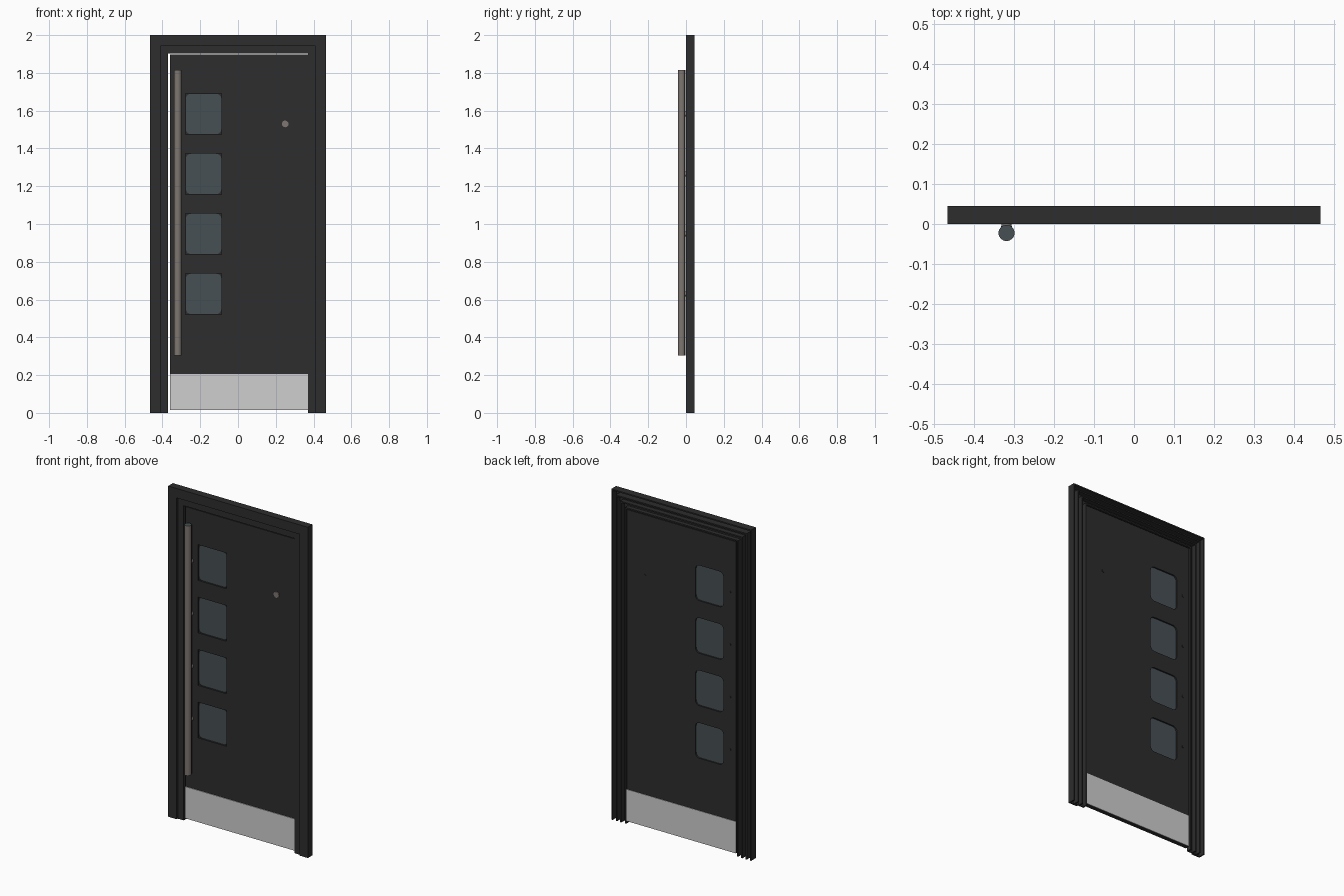
import bpy, bmesh, math
from mathutils import Matrix

cube = bpy.data.objects.get("Cube")
if cube:
    bpy.data.objects.remove(cube, do_unlink=True)


def material(name, rgb):
    m = bpy.data.materials.new(name)
    m.use_nodes = True
    m.diffuse_color = (*rgb, 1)
    m.node_tree.nodes["Principled BSDF"].inputs["Base Color"].default_value = (*rgb, 1)
    return m


CHARCOAL = material("charcoal paint", (0.026, 0.026, 0.026))
STEEL = material("light brushed steel", (0.62, 0.62, 0.63))
GLASS = material("blue grey glass", (0.062, 0.08, 0.088))
BRONZE = material("warm grey metal", (0.21, 0.182, 0.165))


def finish(name, bm, *mats):
    bmesh.ops.recalc_face_normals(bm, faces=bm.faces)
    me = bpy.data.meshes.new(name)
    bm.to_mesh(me)
    bm.free()
    for m in mats:
        me.materials.append(m)
    ob = bpy.data.objects.new(name, me)
    bpy.context.collection.objects.link(ob)
    return ob


def add_box(bm, x0, x1, y0, y1, z0, z1, radius=0):
    """Box, with the edges running front to back rounded if asked."""
    mat = Matrix.Translation(((x0 + x1) / 2, (y0 + y1) / 2, (z0 + z1) / 2))
    mat = mat @ Matrix.Diagonal((x1 - x0, y1 - y0, z1 - z0, 1))
    verts = bmesh.ops.create_cube(bm, size=1, matrix=mat)["verts"]
    if radius:
        edges = {e for v in verts for e in v.link_edges
                 if abs(e.verts[0].co.y - e.verts[1].co.y) > 1e-5}
        bmesh.ops.bevel(bm, geom=list(edges), offset=radius, segments=5,
                        profile=0.5, affect='EDGES')


def add_rod(bm, x, z, r, y0, y1, sides=16):
    """Cylinder running front to back."""
    mat = Matrix.Translation((x, (y0 + y1) / 2, z)) @ Matrix.Rotation(math.pi / 2, 4, 'X')
    bmesh.ops.create_cone(bm, cap_ends=True, segments=sides, radius1=r, radius2=r,
                          depth=y1 - y0, matrix=mat)


def box(name, mat, *args):
    bm = bmesh.new()
    add_box(bm, *args)
    return finish(name, bm, mat)


def smooth(ob):
    for p in ob.data.polygons:
        p.use_smooth = True
    bpy.ops.object.select_all(action='DESELECT')
    ob.select_set(True)
    bpy.context.view_layer.objects.active = ob
    bpy.ops.object.shade_smooth_by_angle(angle=math.radians(35))


# Door frame: one folded section (inset, depth) swept up, across and down
W, H, D = 0.467, 2.0, 0.045
section = [(0, 0), (0.057, 0), (0.057, 0.01), (0.097, 0.01), (0.097, 0.041),
           (0.089, 0.041), (0.089, 0.016), (0.066, 0.016), (0.066, D),
           (0.058, D), (0.058, 0.016), (0.037, 0.016), (0.037, D),
           (0.029, D), (0.029, 0.008), (0.008, 0.008), (0.008, D), (0, D)]
bm = bmesh.new()
rings = [[bm.verts.new((sx * (W - d), y, H - d if top else 0)) for d, y in section]
         for sx, top in ((-1, 0), (-1, 1), (1, 1), (1, 0))]
n = len(section)
for a, b in zip(rings, rings[1:]):
    for i in range(n):
        j = (i + 1) % n
        bm.faces.new((a[i], a[j], b[j], b[i]))
bm.faces.new(rings[0])
bm.faces.new(rings[-1])
finish("door_frame", bm, CHARCOAL)

# Door leaf with four window openings, square in front and rounded behind
X0, X1, Z0, Z1 = -0.361, 0.37, 0.015, 1.898
FRONT, BACK, MID = 0.014, 0.037, 0.025
WIN_X0, WIN_X1, WIN_H = -0.276, -0.088, 0.107
levels = [0.63 + 0.3175 * i for i in range(4)]

leaf = box("door_leaf", CHARCOAL, X0, X1, FRONT, BACK, Z0, Z1)
front_cut, back_cut, panes = bmesh.new(), bmesh.new(), bmesh.new()
for z in levels:
    lo, hi = z - WIN_H, z + WIN_H
    add_box(front_cut, WIN_X0 - 0.001, WIN_X1 + 0.001, FRONT - 0.02, MID,
            lo - 0.001, hi + 0.001)
    add_box(back_cut, WIN_X0, WIN_X1, MID - 0.004, BACK + 0.02, lo, hi, 0.028)
    add_box(panes, WIN_X0, WIN_X1, MID - 0.002, MID + 0.003, lo, hi, 0.028)
cutters = [finish("front_cutter", front_cut), finish("back_cutter", back_cut)]
for c in cutters:
    c.hide_render = True
    mod = leaf.modifiers.new("cut", 'BOOLEAN')
    mod.operation, mod.solver, mod.object = 'DIFFERENCE', 'EXACT', c
bpy.context.view_layer.update()
cut_mesh = bpy.data.meshes.new_from_object(
    leaf.evaluated_get(bpy.context.evaluated_depsgraph_get()))
leaf.modifiers.clear()
leaf.data = cut_mesh
for c in cutters:
    bpy.data.objects.remove(c, do_unlink=True)
finish("window_panes", panes, GLASS)

# Kick plates on both faces
box("front_kick_plate", STEEL, X0, X1, FRONT - 0.004, FRONT, Z0, 0.207)
box("back_kick_plate", STEEL, X0, X1, BACK, BACK + 0.003, Z0, 0.207)

# Long pull bar with blue grey end caps
BAR_X, BAR_Y, BAR_R, BAR_Z0, BAR_Z1 = -0.319, -0.0225, 0.02, 0.305, 1.815
bm = bmesh.new()
bmesh.ops.create_cone(bm, cap_ends=True, segments=32, radius1=BAR_R, radius2=BAR_R,
                      depth=BAR_Z1 - BAR_Z0,
                      matrix=Matrix.Translation((BAR_X, BAR_Y, (BAR_Z0 + BAR_Z1) / 2)))
bm.normal_update()
for f in bm.faces:
    f.material_index = int(abs(f.normal.z) > 0.5)
smooth(finish("pull_bar", bm, BRONZE, GLASS))
box("bar_backing_strip", CHARCOAL, BAR_X - 0.0135, BAR_X + 0.0135,
    BAR_Y + 0.01, BAR_Y + 0.018, BAR_Z0 + 0.002, BAR_Z1 - 0.002)

# Bar mounts: standoffs in front, fixing bolts showing behind
bm, bolts = bmesh.new(), bmesh.new()
for z in levels:
    add_rod(bm, BAR_X, z, 0.0125, BAR_Y + 0.01, FRONT)
    add_rod(bolts, BAR_X, z, 0.008, BACK - 0.005, BACK + 0.003)
smooth(finish("bar_mounts", bm, BRONZE))
smooth(finish("bar_bolts", bolts, CHARCOAL))

# Peephole
bm = bmesh.new()
add_rod(bm, 0.25, 1.53, 0.018, FRONT - 0.006, FRONT + 0.002, 12)
finish("peephole_ring", bm, BRONZE)
bm = bmesh.new()
add_rod(bm, 0.25, 1.53, 0.01, BACK - 0.005, BACK + 0.003, 12)
finish("peephole_back", bm, CHARCOAL)
